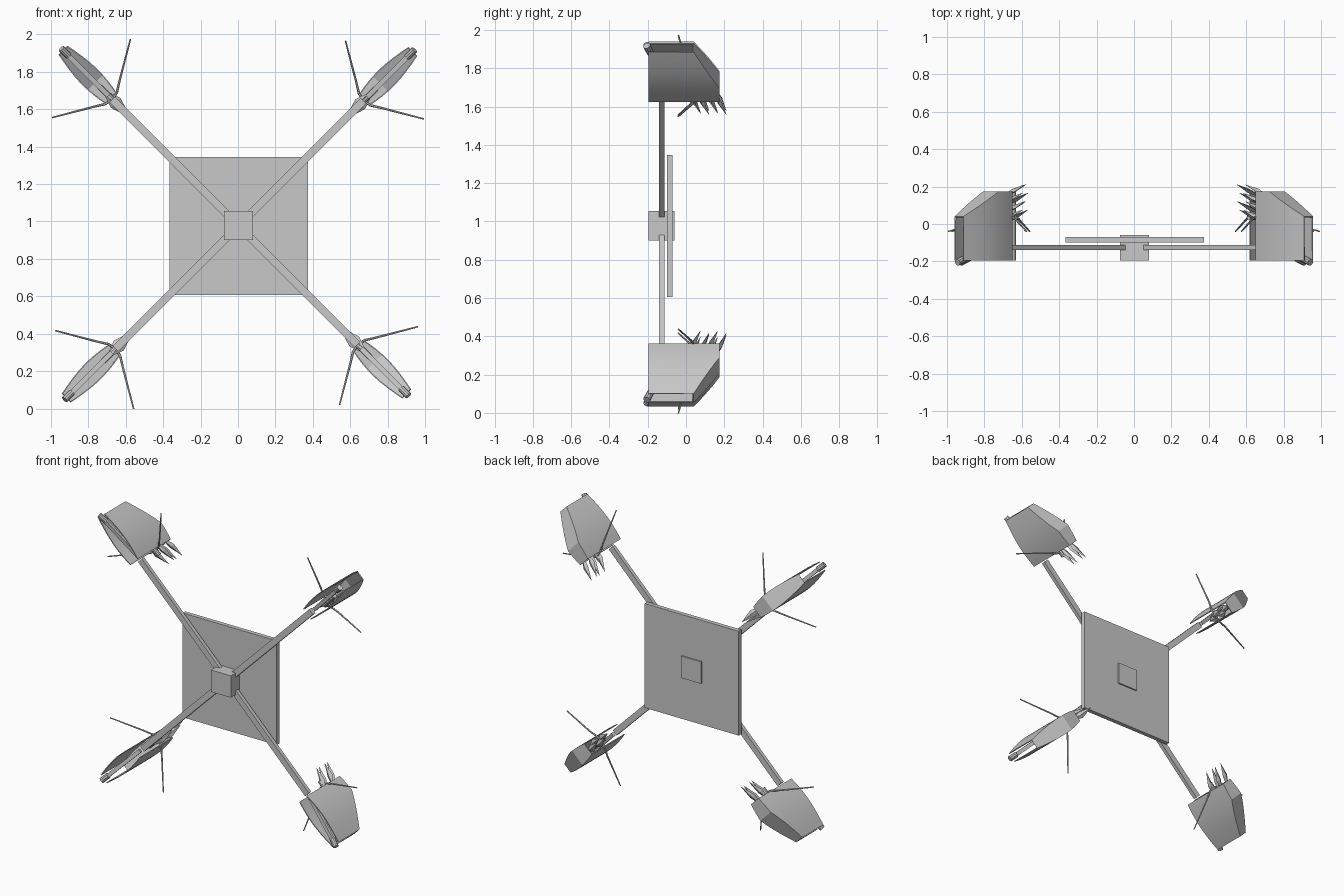
import bpy, bmesh, math
from mathutils import Vector, Matrix

if "Cube" in bpy.data.objects:
    bpy.data.objects.remove(bpy.data.objects["Cube"])

grey = bpy.data.materials.new("plain grey")
grey.diffuse_color = (0.58, 0.58, 0.58, 1)
grey.use_nodes = True
grey.node_tree.nodes["Principled BSDF"].inputs["Base Color"].default_value = grey.diffuse_color
CENTRE = Vector((0.003, 0, 0.977))


def make_object(name, bm, smooth=False):
    bmesh.ops.recalc_face_normals(bm, faces=bm.faces)
    mesh = bpy.data.meshes.new(name)
    bm.to_mesh(mesh)
    bm.free()
    mesh.materials.append(grey)
    ob = bpy.data.objects.new(name, mesh)
    bpy.context.collection.objects.link(ob)
    if smooth:
        bpy.ops.object.select_all(action='DESELECT')
        ob.select_set(True)
        bpy.context.view_layer.objects.active = ob
        bpy.ops.object.shade_smooth_by_angle(angle=math.radians(25))
    return ob


def box(name, lo, hi):
    lo, hi = Vector(lo), Vector(hi)
    bm = bmesh.new()
    m = Matrix.Translation((lo + hi) / 2) @ Matrix.Diagonal((*(hi - lo), 1))
    bmesh.ops.create_cube(bm, size=1, matrix=m)
    return make_object(name, bm)


def sweep(bm, points, sizes, sides=6, turn=0.0):
    """Sweep an n-sided section; sizes are (half width, half depth) at each point."""
    pts = [Vector(p) for p in points]
    rings = []
    for i, p in enumerate(pts):
        d = (pts[min(i + 1, len(pts) - 1)] - pts[max(i - 1, 0)]).normalized()
        a = Vector((0, 0, 1)) if abs(d.z) < 0.6 else Vector((0, 1, 0))
        b = d.cross(a).normalized()
        a = b.cross(d)
        if abs(d.z) >= 0.6:
            a, b = b, a
        w, h = sizes[i]
        ring = []
        for k in range(sides):
            t = turn + 2 * math.pi * k / sides
            ring.append(bm.verts.new(p + a * w * math.cos(t) + b * h * math.sin(t)))
        rings.append(ring)
    for r0, r1 in zip(rings, rings[1:]):
        for k in range(sides):
            n = (k + 1) % sides
            bm.faces.new((r0[k], r0[n], r1[n], r1[k]))
    bm.faces.new(rings[0])
    bm.faces.new(rings[-1])


# In pod space x runs outward along the arm, y is depth, z is across the arm
def pod_shell():
    bm = bmesh.new()
    inner, outer, kink = 0.965, 1.327, 1.085
    radii = [0.965, 1.0, 1.04, 1.085, 1.13, 1.18, 1.23, 1.28, 1.327]

    def half(r):
        if r < 1.13:
            return 0.059 - 0.017 * ((1.13 - r) / (1.13 - inner)) ** 2
        return 0.059 - 0.025 * ((r - 1.13) / (outer - 1.13)) ** 1.6

    def back(r):
        return 0.175 if r <= kink else 0.175 - 0.135 * (r - kink) / (outer - kink)
    rows = []
    for r in radii:
        h, b = half(r), back(r)
        rows.append([bm.verts.new(c) for c in
                     ((r, -0.195, h), (r, b, h), (r, b, -h), (r, -0.195, -h))])
    for a, b in zip(rows, rows[1:]):
        for k in range(3):
            bm.faces.new((a[k], a[k + 1], b[k + 1], b[k]))
    bmesh.ops.recalc_face_normals(bm, faces=bm.faces)
    bmesh.ops.solidify(bm, geom=bm.faces[:], thickness=0.006)
    return make_object("pod_shell", bm, True)


def pod_rail():
    # rail in the open front of the pod, with a round tip
    bm = bmesh.new()
    s = (0.018, 0.014)
    sweep(bm, [(0.985, -0.13, 0), (1.32, -0.195, 0)], [s, s], 4, math.pi / 4)
    t = (0.019, 0.019)
    sweep(bm, [(1.285, -0.185, 0), (1.34, -0.205, 0)], [t, t], 10)
    return make_object("pod_rail", bm)


def pod_blades():
    # fan of pointed blades at the inner end
    bm = bmesh.new()
    for i in range(4):
        y = 0.02 + 0.045 * i
        z = 0.008 * (-1) ** i
        sweep(bm, [(0.99, y, z), (0.93, y + 0.022, z * 1.6), (0.84, y + 0.055, z)],
              [(0.008, 0.006), (0.024, 0.012), (0.001, 0.001)], 4)
    return make_object("pod_blades", bm)


def pod_mount():
    # round mount that carries the blades and feelers
    bm = bmesh.new()
    c = (0.016, 0.016)
    sweep(bm, [(1.05, 0.03, 0), (0.92, 0.04, 0)], [c, c], 10)
    d = (0.012, 0.012)
    sweep(bm, [(1.0, 0.0, 0), (1.0, 0.17, 0)], [d, d], 8)
    return make_object("pod_mount", bm)


def pod_feelers():
    # two thin bent feelers
    bm = bmesh.new()
    for s in (1, -1):
        sweep(bm, [(0.955, 0.045, 0), (0.965, 0.035, 0.045 * s), (0.998, 0.025, 0.098 * s),
                   (1.114, -0.04, 0.296 * s)],
              [(0.008, 0.008), (0.007, 0.007), (0.006, 0.006), (0.004, 0.004)], 6)
    return make_object("pod_feelers", bm)


# Back panel and hub
box("back_panel", (-0.365, -0.10, 0.606), (0.373, -0.07, 1.346))
box("hub", (-0.075, -0.195, 0.90), (0.08, -0.06, 1.055))

# Four arms, each carrying a pod
pod_parts = [pod_shell(), pod_rail(), pod_blades(), pod_mount(), pod_feelers()]
layout = [("upper_right", -45, -0.01), ("upper_left", -135, 0.0),
          ("lower_left", 135, -0.025), ("lower_right", 45, -0.055)]
for n, (place, angle, shift) in enumerate(layout):
    turn = Matrix.Translation(CENTRE) @ Matrix.Rotation(math.radians(angle), 4, 'Y')
    arm = box("arm_" + place, (0.07, -0.14, -0.021), (0.955 + shift, -0.113, 0.021))
    arm.matrix_world = turn
    for part in pod_parts:
        ob = part if n == 3 else part.copy()
        if n < 3:
            bpy.context.collection.objects.link(ob)
        ob.name = part.name.split(".")[0] + "_" + place
        ob.matrix_world = turn @ Matrix.Translation((shift, 0, 0))
